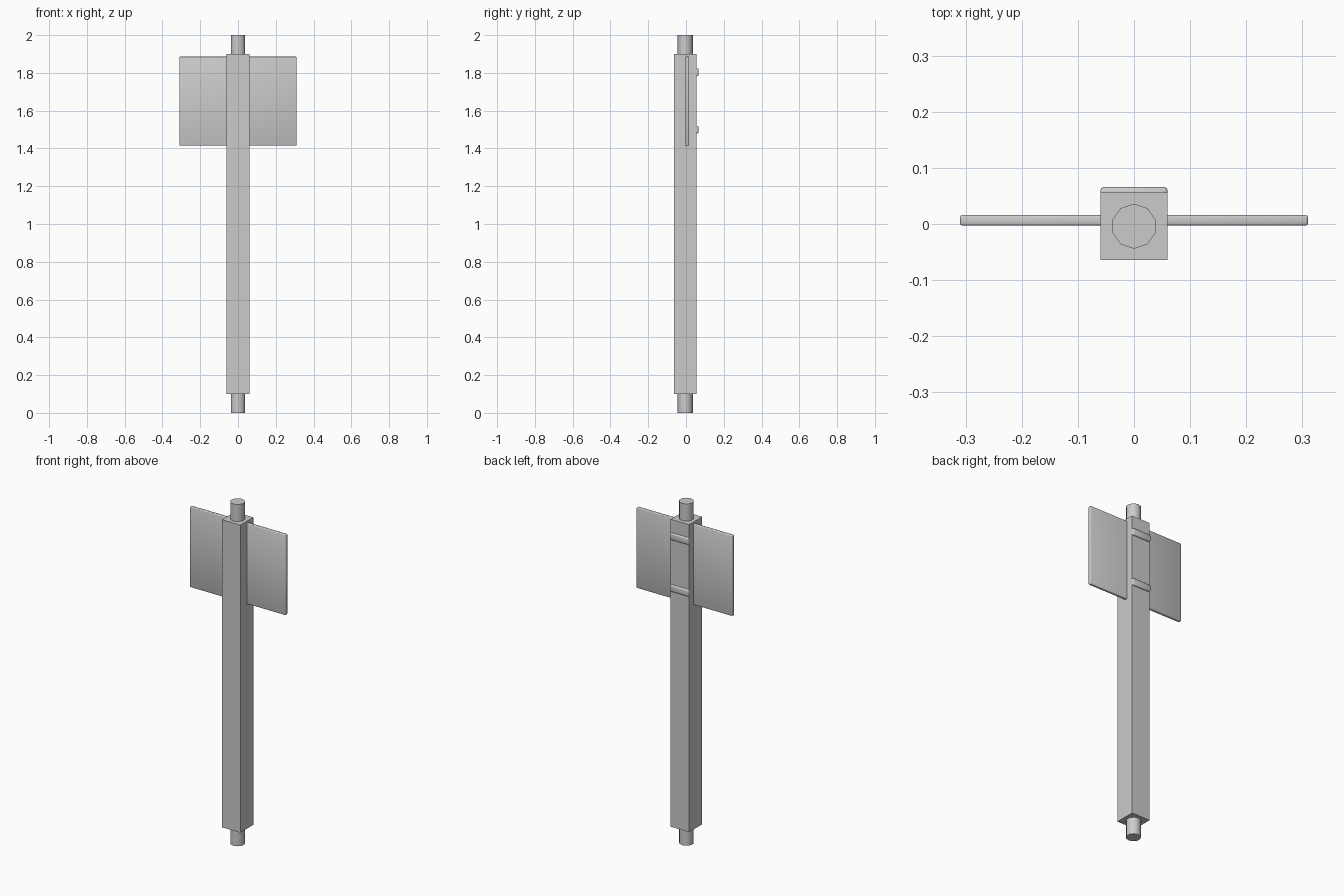
import bpy
import math

if "Cube" in bpy.data.objects:
    bpy.data.objects.remove(bpy.data.objects["Cube"])


def box(name, x, y, z, bevel=0.0, segments=2, smooth=False):
    """Box given as (min, max) ranges, with optional rounded edges."""
    centre = [(r[0] + r[1]) / 2 for r in (x, y, z)]
    bpy.ops.mesh.primitive_cube_add(size=1, location=centre)
    ob = bpy.context.object
    ob.name = name
    ob.scale = [r[1] - r[0] for r in (x, y, z)]
    bpy.ops.object.transform_apply(location=False, rotation=False, scale=True)
    if bevel:
        mod = ob.modifiers.new("rounded_edges", 'BEVEL')
        mod.width = bevel
        mod.segments = segments
    if smooth:
        bpy.ops.object.shade_smooth()
    return ob


# Ten-sided core rod, showing at both ends of the post
bpy.ops.mesh.primitive_cylinder_add(vertices=10, radius=0.04, depth=2.0,
                                    location=(0, -0.004, 1.0))
rod = bpy.context.object
rod.name = "core_rod"
bpy.ops.object.shade_smooth_by_angle(angle=math.radians(40))

# Square post
box("post", (-0.06, 0.06), (-0.064, 0.056), (0.1, 1.9))

# Sign board passing through the post
box("sign_board", (-0.31, 0.31), (-0.003, 0.016), (1.415, 1.886),
    bevel=0.004, smooth=True)

# Rounded back brackets
for label, z in (("lower", 1.5), ("upper", 1.803)):
    box(label + "_bracket", (-0.06, 0.06), (0.036, 0.066),
        (z - 0.02, z + 0.02), bevel=0.006, smooth=True)
